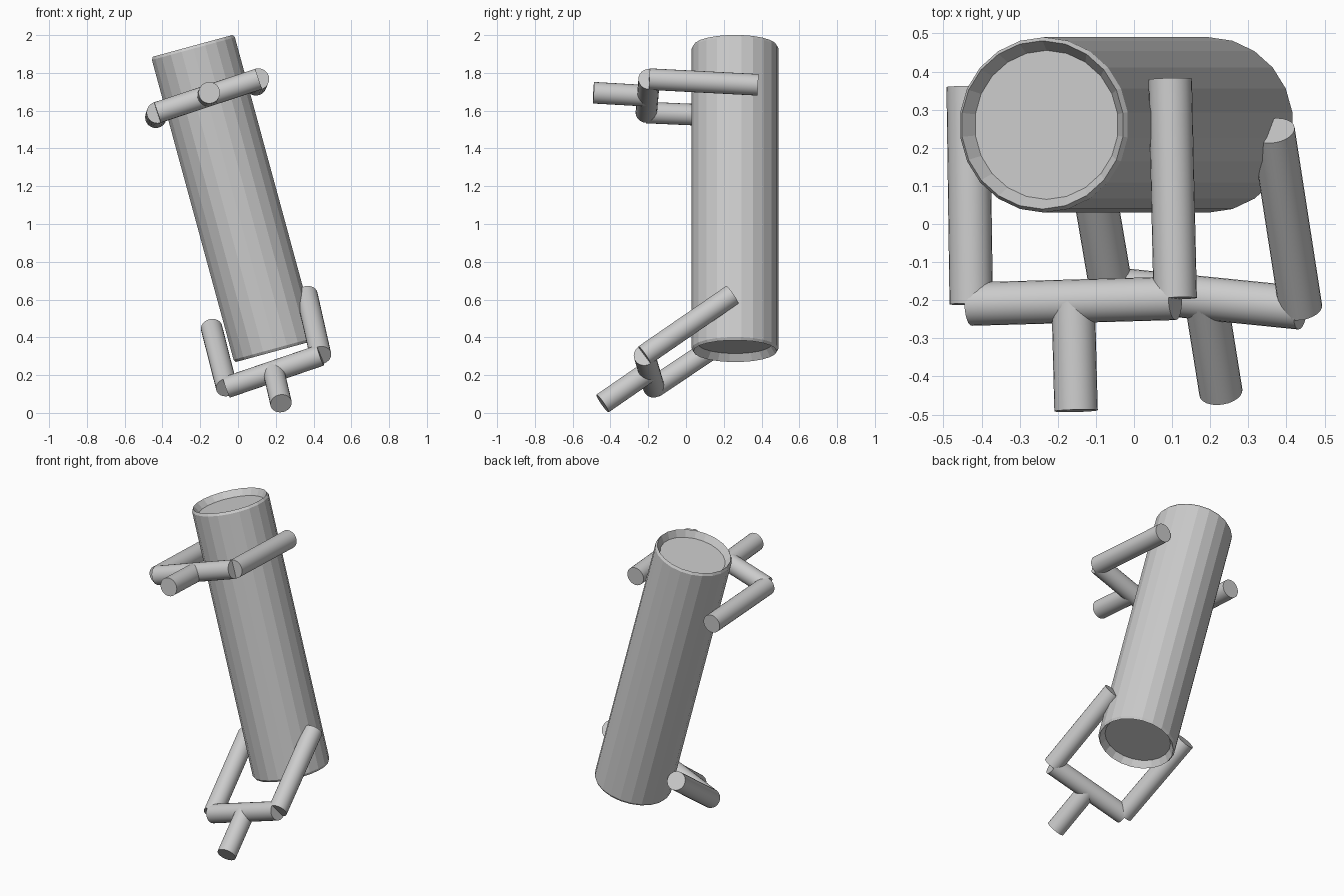
import bpy, bmesh
from math import cos, sin, tau
from mathutils import Vector

if "Cube" in bpy.data.objects:
    bpy.data.objects.remove(bpy.data.objects["Cube"])


def lathe(name, start, end, profile, sides, smooth):
    """Closed turned solid along start-end; profile is (radius, distance along axis)."""
    start, end = Vector(start), Vector(end)
    bm = bmesh.new()
    rings = [[bm.verts.new((r * cos(tau * i / sides), r * sin(tau * i / sides), h))
              for i in range(sides)] for r, h in profile]
    for a, b in zip(rings, rings[1:]):
        for i in range(sides):
            j = (i + 1) % sides
            bm.faces.new((a[i], a[j], b[j], b[i]))
    bm.faces.new(rings[0][::-1])
    bm.faces.new(rings[-1])
    bmesh.ops.recalc_face_normals(bm, faces=bm.faces)
    mesh = bpy.data.meshes.new(name)
    bm.to_mesh(mesh)
    bm.free()
    obj = bpy.data.objects.new(name, mesh)
    bpy.context.collection.objects.link(obj)
    obj.location = start
    obj.rotation_mode = 'QUATERNION'
    obj.rotation_quaternion = (end - start).to_track_quat('Z', 'Y')
    if smooth:
        bpy.context.view_layer.objects.active = obj
        obj.select_set(True)
        bpy.ops.object.shade_smooth_by_angle(angle=0.6)
        obj.select_set(False)
    return obj


def tube(name, start, end, r=0.057):
    length = (Vector(end) - Vector(start)).length
    return lathe(name, start, end, [(r, 0), (r, length)], 24, True)


def fork(name, left, right, left_tip, right_tip, handle_tip):
    """Crossbar with two arms reaching back and one handle reaching forward."""
    middle = (Vector(left) + Vector(right)) / 2
    tube(name + "_crossbar", left, right)
    tube(name + "_left_arm", left, left_tip)
    tube(name + "_right_arm", right, right_tip)
    tube(name + "_handle", middle, handle_tip)


# Leaning main body with shallow recessed ends
bottom, top = (0.20, 0.26, 0.327), (-0.24, 0.26, 1.943)
L = (Vector(top) - Vector(bottom)).length
R = 0.23
lathe("main_body", bottom, top,
      [(R * 0.85, 0.04), (R * 0.96, 0), (R, 0.015),
       (R, L - 0.015), (R * 0.96, L), (R * 0.85, L - 0.04)], 22, False)

# Upper fork, nearly level
fork("upper_fork", (-0.427, -0.21, 1.59), (0.108, -0.195, 1.767),
     (-0.435, 0.36, 1.565), (0.095, 0.38, 1.737), (-0.152, -0.49, 1.695))

# Lower fork, angled down to the ground
fork("lower_fork", (-0.06, -0.17, 0.135), (0.437, -0.22, 0.305),
     (-0.14, 0.30, 0.45), (0.365, 0.245, 0.625), (0.228, -0.442, 0.05))
